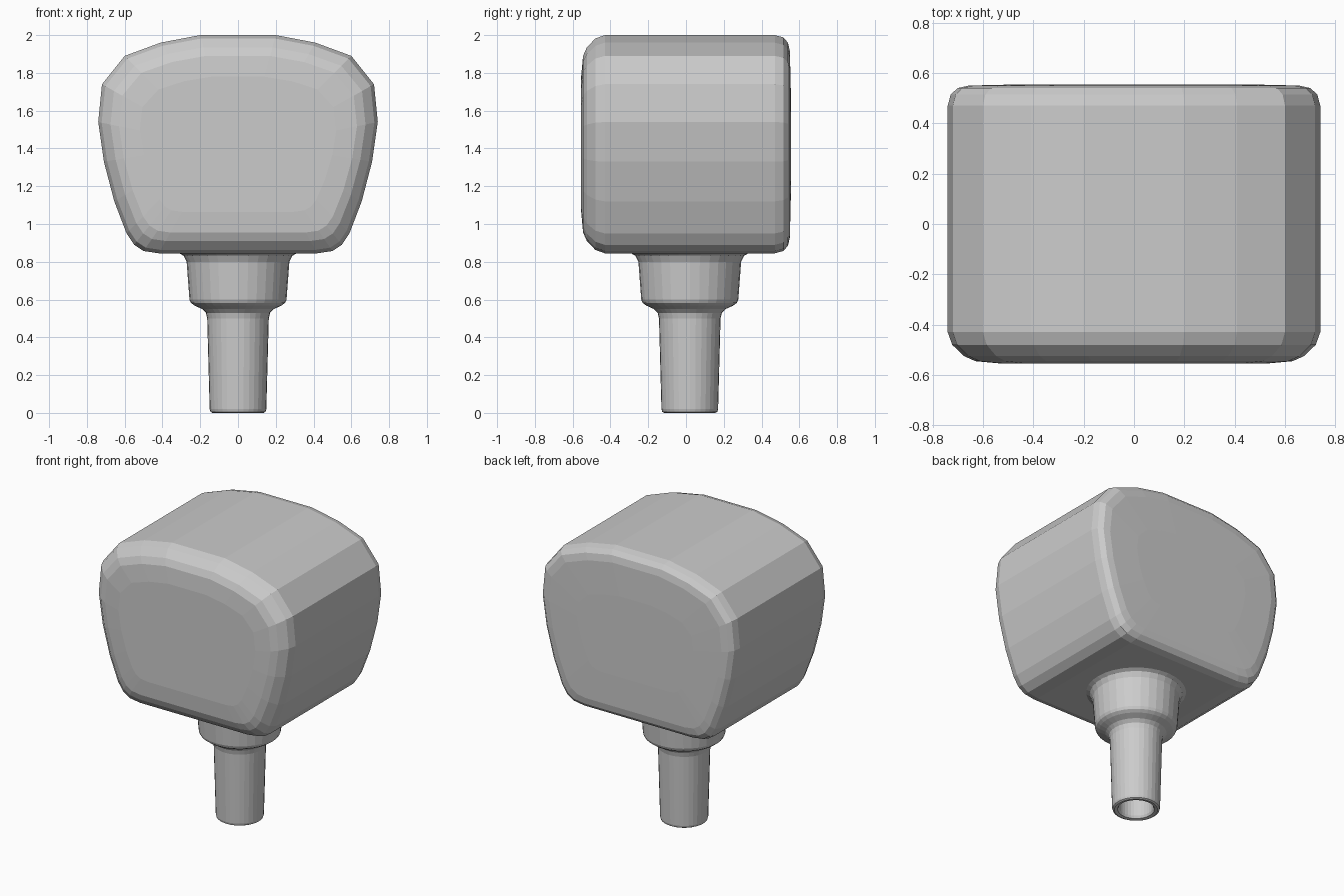
import bpy, bmesh, math

cube = bpy.data.objects.get("Cube")
if cube:
    bpy.data.objects.remove(cube)

GREY = (0.6, 0.6, 0.6, 1)
mat = bpy.data.materials.new("light grey")
mat.use_nodes = True
mat.diffuse_color = GREY
mat.node_tree.nodes["Principled BSDF"].inputs["Base Color"].default_value = GREY


def loft(name, rings, cap):
    """Bridge a list of closed point rings, optionally capping both ends."""
    bm = bmesh.new()
    rows = [[bm.verts.new(p) for p in ring] for ring in rings]
    n = len(rows[0])
    for a, b in zip(rows, rows[1:]):
        for i in range(n):
            j = (i + 1) % n
            bm.faces.new((a[i], a[j], b[j], b[i]))
    if cap[0]:
        bm.faces.new(rows[0])
    if cap[1]:
        bm.faces.new(rows[-1])
    bmesh.ops.recalc_face_normals(bm, faces=bm.faces)
    mesh = bpy.data.meshes.new(name)
    bm.to_mesh(mesh)
    bm.free()
    mesh.materials.append(mat)
    obj = bpy.data.objects.new(name, mesh)
    bpy.context.collection.objects.link(obj)
    return obj


# Head: mirrored half outline, lofted front to back with rounded rims
half = [(0.2, 2.0), (0.41, 1.96), (0.6, 1.89), (0.72, 1.74), (0.74, 1.54),
        (0.71, 1.33), (0.655, 1.12), (0.59, 0.95), (0.55, 0.89),
        (0.5, 0.857), (0.42, 0.845)]
outline = half + [(-x, z) for x, z in reversed(half)]
W, H, MID = 0.74, 0.578, 1.422


def section(y, inset):
    sx, sz = 1 - inset / W, 1 - inset / H
    return [(x * sx, y, MID + (z - MID) * sz) for x, z in outline]


steps = [(-0.555, 0.22), (-0.545, 0.11), (-0.525, 0.065), (-0.48, 0.018),
         (-0.43, 0), (0.47, 0), (0.515, 0.012), (0.54, 0.04), (0.55, 0.085),
         (0.555, 0.3)]
loft("head", [section(y, i) for y, i in steps], (True, True))

# Stem: stepped hollow peg turned around the vertical axis
SIDES, STEM_Y = 32, 0.02
turned = [(0.32, 0.85), (0.288, 0.832), (0.272, 0.8), (0.257, 0.6),
          (0.25, 0.583), (0.23, 0.568), (0.19, 0.55), (0.17, 0.53),
          (0.163, 0.5), (0.15, 0.02), (0.146, 0.006), (0.135, 0),
          (0.115, 0.004), (0.107, 0.02), (0.105, 0.5)]
angles = [2 * math.pi * k / SIDES for k in range(SIDES)]
loft("stem", [[(r * math.cos(a), STEM_Y + r * math.sin(a), z) for a in angles]
              for r, z in turned], (False, True))
